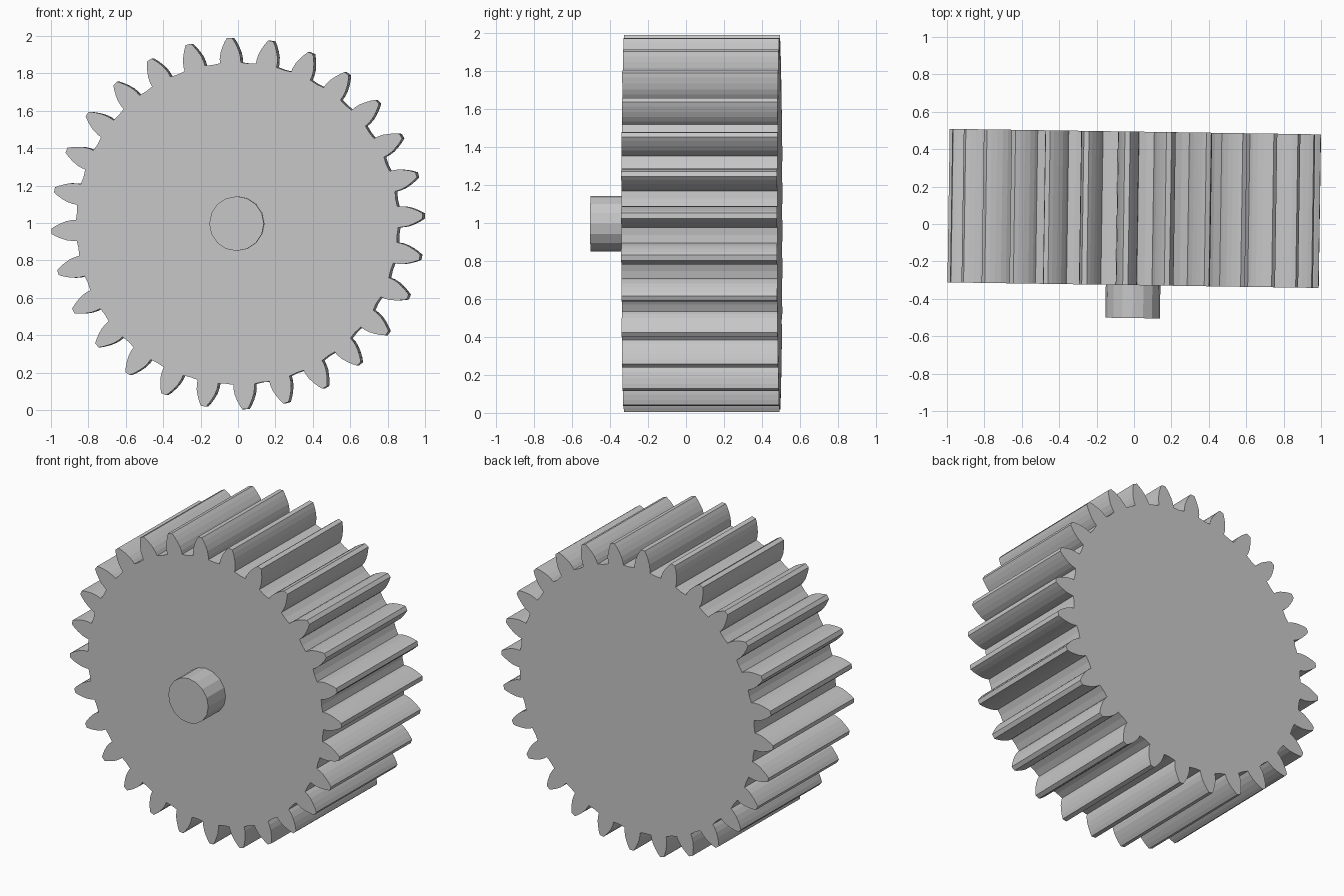
import bpy, bmesh, math
from mathutils import Matrix

cube = bpy.data.objects.get("Cube")
if cube:
    bpy.data.objects.remove(cube, do_unlink=True)

grey = bpy.data.materials.new("plain grey")
grey.use_nodes = True
colour = (0.57, 0.57, 0.57, 1)
grey.diffuse_color = colour
grey.node_tree.nodes["Principled BSDF"].inputs["Base Color"].default_value = colour

# The axle leans very slightly sideways
PLACE = Matrix.Translation((0, 0, 0.997)) @ Matrix.Rotation(-0.015, 4, "Z")


def extrude_profile(name, points, front, back):
    """Turn an (x, z) outline into a solid running from front to back in y."""
    bm = bmesh.new()
    face = bm.faces.new([bm.verts.new((x, front, z)) for x, z in points])
    moved = bmesh.ops.extrude_face_region(bm, geom=[face])["geom"]
    verts = [v for v in moved if isinstance(v, bmesh.types.BMVert)]
    bmesh.ops.translate(bm, verts=verts, vec=(0, back - front, 0))
    bmesh.ops.recalc_face_normals(bm, faces=bm.faces)
    mesh = bpy.data.meshes.new(name)
    bm.to_mesh(mesh)
    bm.free()
    mesh.materials.append(grey)
    obj = bpy.data.objects.new(name, mesh)
    obj.matrix_world = PLACE
    bpy.context.collection.objects.link(obj)
    return obj


def polar(radius, angle):
    return radius * math.cos(angle), radius * math.sin(angle)


# Gear wheel: one curved tooth flank, mirrored and repeated
TEETH = 28
flank = [(0.862, 0.056), (0.885, 0.056), (0.915, 0.051),
         (0.945, 0.040), (0.972, 0.027), (0.993, 0.014)]
outline = []
for i in range(TEETH):
    middle = math.radians(2.4) + i * math.tau / TEETH
    outline += [polar(r, middle - half / r) for r, half in flank]
    outline += [polar(r, middle + half / r) for r, half in reversed(flank)]
    outline.append(polar(0.858, middle + math.pi / TEETH))
extrude_profile("gear_wheel", outline, -0.327, 0.494)

# Axle stub on the front
SIDES = 16
circle = [polar(0.146, i * math.tau / SIDES) for i in range(SIDES)]
extrude_profile("axle_stub", circle, -0.503, -0.32)
